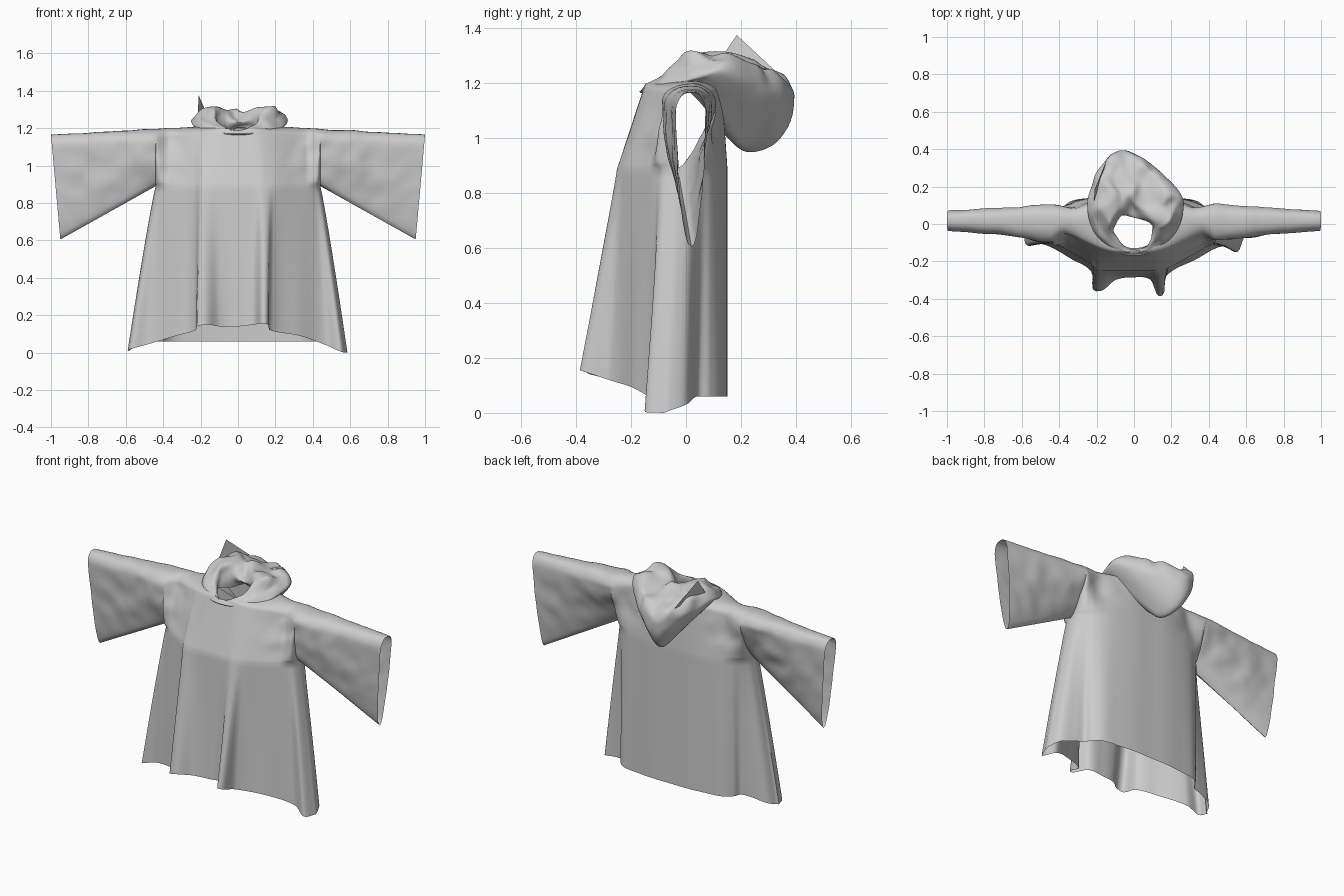
import bpy, math
from mathutils import noise, Vector

if "Cube" in bpy.data.objects:
    bpy.data.objects.remove(bpy.data.objects["Cube"])


def smooth(a, b, x):
    t = min(max((x - a) / (b - a), 0), 1)
    return t * t * (3 - 2 * t)


def spline(table, t):
    """Smooth lookup of a table whose first column is the key."""
    n = len(table)
    i = 0
    while i < n - 2 and table[i + 1][0] <= t:
        i += 1
    a, b = table[i], table[i + 1]
    p, q = table[max(i - 1, 0)], table[min(i + 2, n - 1)]
    h = b[0] - a[0]
    s = (t - a[0]) / h
    out = []
    for k in range(1, len(a)):
        m0 = (b[k] - p[k]) / (b[0] - p[0]) * h
        m1 = (q[k] - a[k]) / (q[0] - a[0]) * h
        out.append((2*s**3 - 3*s*s + 1) * a[k] + (s**3 - 2*s*s + s) * m0
                   + (3*s*s - 2*s**3) * b[k] + (s**3 - s*s) * m1)
    return out


def finish(ob):
    """Weld seams, drop loose points, shade smooth."""
    bpy.context.view_layer.objects.active = ob
    bpy.ops.object.mode_set(mode='EDIT')
    bpy.ops.mesh.select_all(action='SELECT')
    bpy.ops.mesh.remove_doubles(threshold=0.0004)
    bpy.ops.mesh.delete_loose()
    bpy.ops.mesh.select_all(action='SELECT')
    bpy.ops.mesh.normals_make_consistent(inside=False)
    bpy.ops.object.mode_set(mode='OBJECT')
    bpy.ops.object.shade_smooth_by_angle(angle=math.radians(60))


def loft(name, rows, closed, keep=None):
    """Skin a list of equally long point rows."""
    m = len(rows[0])
    verts = [p for r in rows for p in r]
    faces = []
    for i in range(len(rows) - 1):
        for j in range(m if closed else m - 1):
            k = (j + 1) % m
            f = (i*m + j, i*m + k, (i+1)*m + k, (i+1)*m + j)
            mid = sum((Vector(verts[v]) for v in f), Vector()) / 4
            if keep is None or keep(mid):
                faces.append(f)
    me = bpy.data.meshes.new(name)
    me.from_pydata(verts, [], faces)
    ob = bpy.data.objects.new(name, me)
    bpy.context.collection.objects.link(ob)
    bpy.ops.object.select_all(action='DESELECT')
    ob.select_set(True)
    finish(ob)
    return ob


# Chest line and hem: (angle across, chest y, hem x, hem y, hem z)
ARM, CHEST = 0.44, 0.89
FRONT = [(-90, -.03, -.59, -.06, .01), (-78, -.08, -.57, -.115, .02),
         (-66, -.11, -.48, -.11, .045), (-45, -.165, -.33, -.19, .09),
         (-31, -.215, -.225, -.26, .12), (-27, -.245, -.22, -.35, .14),
         (-23, -.25, -.17, -.355, .15), (-14, -.25, -.10, -.30, .14),
         (0, -.25, 0, -.285, .14), (12, -.25, .09, -.30, .15),
         (17, -.25, .125, -.38, .155), (22, -.24, .16, -.37, .15),
         (26, -.23, .17, -.28, .12), (45, -.165, .33, -.19, .09),
         (66, -.11, .47, -.12, .04), (78, -.08, .55, -.15, .005),
         (90, -.03, .585, -.08, .0)]
HALF = [(0, .15, 0, .15, .06), (15, .15, .12, .15, .06),
        (30, .14, .23, .14, .06), (45, .12, .33, .125, .06),
        (58, .09, .385, .085, .06), (66, .065, .405, .045, .06),
        (74, .04, .46, .03, .055),
        (82, .01, .55, .0, .03), (90, -.03, .587, -.07, .005)]
BACK = [(-a, y, -hx, hy, hz) for a, y, hx, hy, hz in HALF[:0:-1]] + HALF
N = 120
ANGLES = [-90 + 180 * i / N for i in range(N + 1)]


# Skirt: straight drop from chest line to the folded hem
def skirt_row(v):
    def at(table, a):
        y, hx, hy, hz = spline(table, a)
        x = ARM * math.sin(math.radians(a))
        w = v ** 0.9
        return (x + (hx - x) * w, y + (hy - y) * v, CHEST + (hz - CHEST) * v)
    return ([at(FRONT, a) for a in ANGLES]
            + [at(BACK, a) for a in ANGLES[-2:0:-1]])


skirt = loft("skirt", [skirt_row(i / 24) for i in range(25)], True)


# Yoke and sleeves: cross-sections strung along x, straight sides and a
# rounded shoulder fold on top
def section(x, yf, yb):
    ax = abs(x)
    s = max(0, (ax - ARM) / (1 - ARM))
    zb, zt = CHEST - .285 * s, 1.22 - .055 * ax
    zt += .006 * noise.noise(Vector((x * 9, 4, 0)))
    far = smooth(.08, .42, ax)
    bump = {True: -(.05 - .02 * smooth(0, .6, s)) * smooth(.36, .45, ax),
            False: (.035 - .01 * s) * smooth(.3, .46, ax)}
    shoulder = {True: -.15 + .10 * far + .04 * s, False: .13 - .055 * far - .025 * s}
    drop = .025 + .035 * far
    pts = []
    M = 28
    for j in range(2 * M + 1):
        front = j <= M
        u = j / M if front else (2 * M - j) / M
        y0, y1 = (yf if front else yb), shoulder[front]
        if u < .75:
            w = u / .75
            y, z = y0 + (y1 - y0) * w, zb + (zt - drop - zb) * w ** (1 + .25 * s)
        else:
            w = (u - .75) / .25 * math.pi / 2
            y = .02 + (y1 - .02) * math.cos(w)
            z = zt - drop * (1 - math.sin(w))
        arc = max(math.sin(u * math.pi), 0)
        y += arc ** .45 * bump[front]
        # soft creases running out of the underarm
        wr = .018 * smooth(.15, .4, ax) * arc * (1 - .7 * s)
        y += wr * noise.noise(Vector((ax * 7 + z * 5, z * 9 - ax * 6, x + 2 * front)))
        pts.append((x - math.copysign(.05 * s * (zt - z) / (zt - zb), x), y, z))
    return pts


def sleeve_row(x):
    y = -.03 + .05 * (abs(x) - ARM) / (1 - ARM)
    return section(x, y, y)


S = 44
sleeve = [ARM + (1 - ARM) * i / S for i in range(1, S + 1)]
rows = [sleeve_row(-x) for x in reversed(sleeve)]
for a in ANGLES:
    rows.append(section(ARM * math.sin(math.radians(a)),
                        spline(FRONT, a)[0], spline(BACK, a)[0]))
rows += [sleeve_row(x) for x in sleeve]
robe = loft("robe", rows, False,
            lambda p: p.z < 1.1 or (p.x / .14) ** 2 + ((p.y + .02) / .135) ** 2 > 1)

# Sew skirt to yoke
skirt.select_set(True)
bpy.context.view_layer.objects.active = robe
bpy.ops.object.join()
finish(robe)

# Lowered hood: rings of (key, half width, y front, y back, z front, z side, z back)
HOOD = [(0, .19, -.15, .13, 1.16, 1.18, 1.02), (1, .22, -.165, .22, 1.165, 1.205, .95),
        (2, .245, -.17, .33, 1.17, 1.225, .985), (3, .25, -.165, .39, 1.175, 1.25, 1.10),
        (4, .225, -.16, .365, 1.185, 1.29, 1.21), (5, .185, -.15, .28, 1.19, 1.305, 1.265),
        (6, .13, -.145, .15, 1.185, 1.30, 1.295), (7, .095, -.14, .06, 1.18, 1.25, 1.25),
        (8, .10, -.135, .08, 1.15, 1.18, 1.18)]


def hood_row(t):
    w, yf, yb, zf, zs, zb = spline(HOOD, t)
    fold = smooth(2, 4.5, t) * .035
    taper = .65 - .33 * smooth(1, 4, t)
    pts = []
    for j in range(96):
        a = 2 * math.pi * j / 96
        c = math.cos(a)
        f, b = max(c, 0) ** 1.1, max(-c, 0) ** 1.4
        skew = -.06 * b * smooth(0, 3, t) + .015 * max(math.sin(a), 0)
        p = Vector((w * math.sin(a) * (1 - taper * b) + skew,
                    yf + (yb - yf) * (1 - c) / 2,
                    zs + (zf - zs) * f + (zb - zs) * b))
        pts.append(p + noise.noise_vector(p * 10) * fold * (1 - .7 * f))
    return pts


loft("hood", [hood_row(8 * i / 48) for i in range(49)], True)

# Upturned corner of the hood rim
A, B, C, D = (Vector(p) for p in ((-.215, .12, 1.28), (-.21, .185, 1.375),
                                  (-.15, .33, 1.24), (-.185, .20, 1.26)))
loft("hood_corner", [[A.lerp(B, i / 8).lerp(D.lerp(C, i / 8), j / 8)
                      for j in range(9)] for i in range(9)], False)
